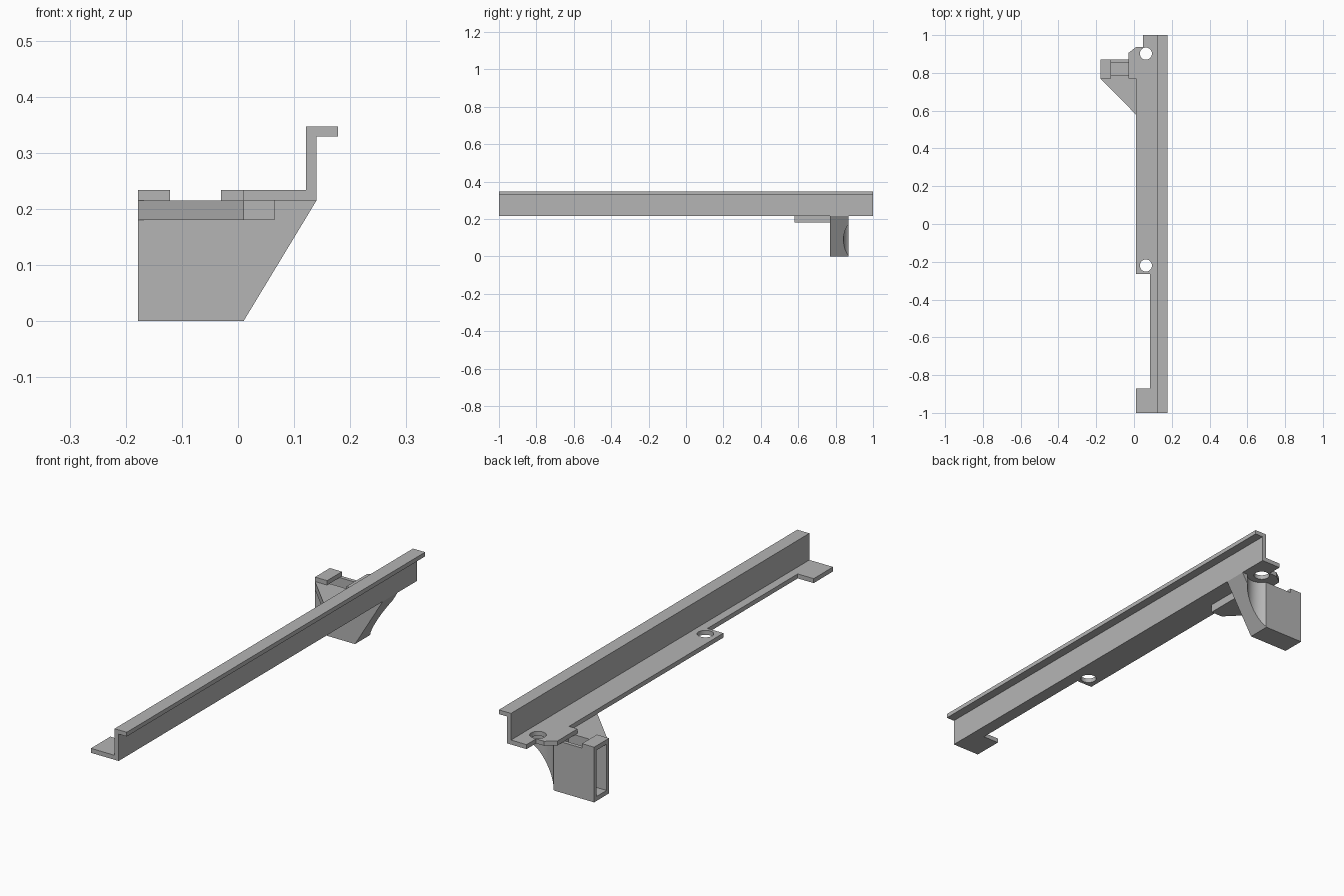
import bpy
import bmesh
from mathutils import Vector

cube = bpy.data.objects.get("Cube")
if cube:
    bpy.data.objects.remove(cube, do_unlink=True)

grey = bpy.data.materials.new("plain grey")
grey.use_nodes = True
colour = (0.46, 0.46, 0.46, 1)
grey.diffuse_color = colour
grey.node_tree.nodes["Principled BSDF"].inputs["Base Color"].default_value = colour


def prism(name, outline, axis, low, high):
    """Extrude a flat outline along z (outline is x, y) or y (outline is x, z)."""
    def place(a, b, c):
        return (a, b, c) if axis == "z" else (a, c, b)
    bm = bmesh.new()
    face = bm.faces.new([bm.verts.new(place(a, b, low)) for a, b in outline])
    grown = bmesh.ops.extrude_face_region(bm, geom=[face])["geom"]
    moved = [v for v in grown if isinstance(v, bmesh.types.BMVert)]
    bmesh.ops.translate(bm, verts=moved, vec=Vector(place(0, 0, high - low)))
    bmesh.ops.recalc_face_normals(bm, faces=bm.faces)
    mesh = bpy.data.meshes.new(name)
    bm.to_mesh(mesh)
    bm.free()
    mesh.materials.append(grey)
    obj = bpy.data.objects.new(name, mesh)
    bpy.context.collection.objects.link(obj)
    return obj


def block(name, x, y, z):
    outline = [(x[0], y[0]), (x[1], y[0]), (x[1], y[1]), (x[0], y[1])]
    return prism(name, outline, "z", *z)


def cylinder(name, x, y, radius, z):
    bpy.ops.mesh.primitive_cylinder_add(
        vertices=48, radius=radius, depth=z[1] - z[0], location=(x, y, sum(z) / 2))
    obj = bpy.context.object
    obj.name = name
    return obj


def cut(target, cutter):
    """Subtract the cutter for good and remove it."""
    cutter.hide_render = True
    mod = target.modifiers.new("cut", "BOOLEAN")
    mod.operation = "DIFFERENCE"
    mod.solver = "EXACT"
    mod.object = cutter
    bpy.ops.object.select_all(action="DESELECT")
    bpy.context.view_layer.objects.active = target
    target.select_set(True)
    bpy.ops.object.modifier_apply(modifier=mod.name)
    bpy.data.objects.remove(cutter, do_unlink=True)


PLATE = (0.215, 0.234)
SCREW_X, SCREW_Y = 0.063, 0.902

# Upright web with the outward top flange
prism("rail_web", [(0.121, 0.215), (0.14, 0.215), (0.14, 0.329), (0.178, 0.329),
                   (0.178, 0.347), (0.121, 0.347)], "y", -1, 1)

# Notched base plate with two screw holes
plate = prism("base_plate", [
    (0.121, -1), (0.121, 1), (0.048, 1), (0.048, 0.936), (0.01, 0.936),
    (-0.03, 0.905), (-0.03, 0.77), (0.01, 0.77), (0.01, -0.265),
    (0.085, -0.265), (0.085, -0.87), (0.01, -0.87), (0.01, -1)], "z", *PLATE)
for y in (SCREW_Y, -0.22):
    cut(plate, cylinder("screw_hole", SCREW_X, y, 0.032, (0.1, 0.3)))

# Hollow pocket under the plate, open at the side and top
pocket = prism("pocket", [(-0.178, 0), (0.01, 0), (0.14, 0.215), (-0.178, 0.215)],
               "y", 0.77, 0.87)
cut(pocket, block("cavity", (-0.25, 0), (0.787, 0.854), (0.019, 0.3)))
# Rounded tool clearance below the screw hole
cut(pocket, cylinder("tool_clearance", SCREW_X, SCREW_Y, 0.06, (-0.05, 0.3)))

# Lip across the pocket mouth
block("pocket_lip", (-0.178, -0.121), (0.77, 0.87), PLATE)

# Triangular brace between pocket and plate
prism("brace", [(-0.178, 0.77), (0.01, 0.58), (0.065, 0.58), (0.065, 0.77)],
      "z", 0.18, 0.215)

# Keep the clearance curve smooth and the edges sharp
for obj in (pocket, plate):
    bpy.ops.object.select_all(action="DESELECT")
    bpy.context.view_layer.objects.active = obj
    obj.select_set(True)
    bpy.ops.object.shade_smooth_by_angle(angle=0.5)
